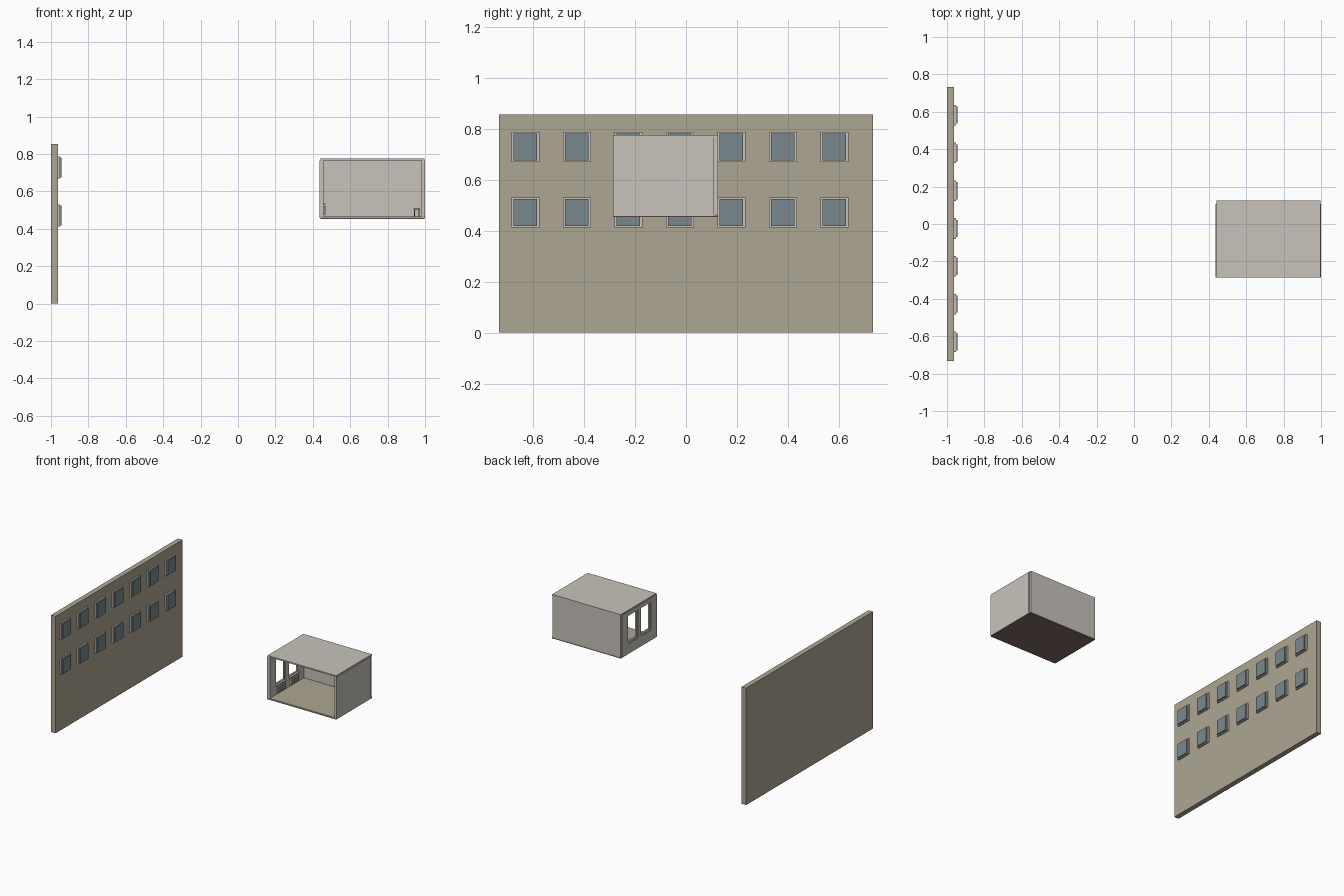
import bpy

cube = bpy.data.objects.get("Cube")
if cube:
    bpy.data.objects.remove(cube, do_unlink=True)


def material(name, rgb):
    m = bpy.data.materials.new(name)
    m.use_nodes = True
    m.diffuse_color = (*rgb, 1)
    m.node_tree.nodes["Principled BSDF"].inputs["Base Color"].default_value = (*rgb, 1)
    return m


PLASTER = material("light grey plaster", (0.58, 0.55, 0.50))
FACADE = material("beige facade", (0.42, 0.38, 0.29))
GLASS = material("blue grey glass", (0.195, 0.25, 0.265))
BROWN = material("dark brown", (0.22, 0.145, 0.115))


def box(name, x, y, z, mat):
    """Box from the (low, high) range on each axis."""
    lo, hi = zip(x, y, z)
    bpy.ops.mesh.primitive_cube_add(size=1, location=[(a + b) / 2 for a, b in zip(lo, hi)])
    ob = bpy.context.object
    ob.name = name
    ob.data.name = name
    for v in ob.data.vertices:
        v.co = [c * (b - a) for c, a, b in zip(v.co, lo, hi)]
    ob.data.materials.append(mat)
    return ob


def around(c, half):
    return (c - half, c + half)


# Tall facade with two rows of protruding windows
box("facade_wall", (-1, -0.963), (-0.733, 0.733), (0, 0.855), FACADE)
for row, z in enumerate((0.471, 0.728)):
    for i in range(7):
        y = -0.63 + i * 0.202
        box(f"facade_frame_{row}_{i}", (-0.965, -0.952), around(y, 0.055), around(z, 0.059), PLASTER)
        box(f"facade_pane_{row}_{i}", (-0.953, -0.943), around(y, 0.046), around(z, 0.053), GLASS)

# Room shell, open at the front
X0, X1, Y0, Y1 = 0.437, 1.0, -0.287, 0.125
FLOOR, CEILING = 0.465, 0.765
box("floor_underside", (X0 + 0.004, X1 - 0.004), (Y0, Y1), (0.454, 0.459), BROWN)
box("floor", (X0 + 0.004, X1 - 0.004), (Y0, Y1), (0.459, FLOOR), FACADE)
box("ceiling", (X0 + 0.004, X1 - 0.004), (Y0, Y1), (CEILING, 0.775), PLASTER)
box("back_wall", (X0 + 0.004, X1 - 0.006), (0.108, Y1), (FLOOR, CEILING), PLASTER)
box("side_wall", (0.98, X1), (Y0, 0.108), (0.457, CEILING), PLASTER)

# Window wall made of piers, an apron and a header
WALL = (X0, 0.458)
SILL, HEAD = 0.53, 0.742
centres = (-0.162, -0.01)
HALF = 0.058
box("window_apron", WALL, (Y0, 0.108), (0.457, SILL), PLASTER)
box("window_header", WALL, (Y0, 0.108), (HEAD, CEILING), PLASTER)
edges = [Y0] + [c + s * HALF for c in centres for s in (-1, 1)] + [0.108]
for i in range(3):
    box(f"window_pier_{i}", WALL, (edges[2 * i], edges[2 * i + 1]), (SILL, HEAD), PLASTER)

# Frames, sills and radiators at both room windows
for i, c in enumerate(centres):
    fx = (0.442, 0.454)
    for s in (-1, 1):
        box(f"room_frame_side_{i}_{s}", fx, around(c + s * (HALF - 0.005), 0.005), (SILL, HEAD), PLASTER)
    for part, z in (("bottom", SILL + 0.005), ("top", HEAD - 0.005)):
        box(f"room_frame_{part}_{i}", fx, around(c, HALF), around(z, 0.005), PLASTER)
    box(f"window_sill_{i}", (0.45, 0.468), around(c, HALF), (SILL, SILL + 0.005), PLASTER)
    for k in range(6):
        box(f"radiator_fin_{i}_{k}", (0.46, 0.47), around(c + (k - 2.5) * 0.016, 0.005),
            (0.477, 0.522), PLASTER)
    box(f"radiator_pipe_{i}", (0.457, 0.464), around(c, 0.045), (0.483, 0.488), PLASTER)

# Small table beside the solid side wall
box("table_top", (0.938, 0.974), (-0.08, 0.02), (0.503, 0.508), BROWN)
for x in (0.944, 0.968):
    for y in (-0.075, 0.015):
        box("table_leg", around(x, 0.002), around(y, 0.002), (FLOOR, 0.503), BROWN)
